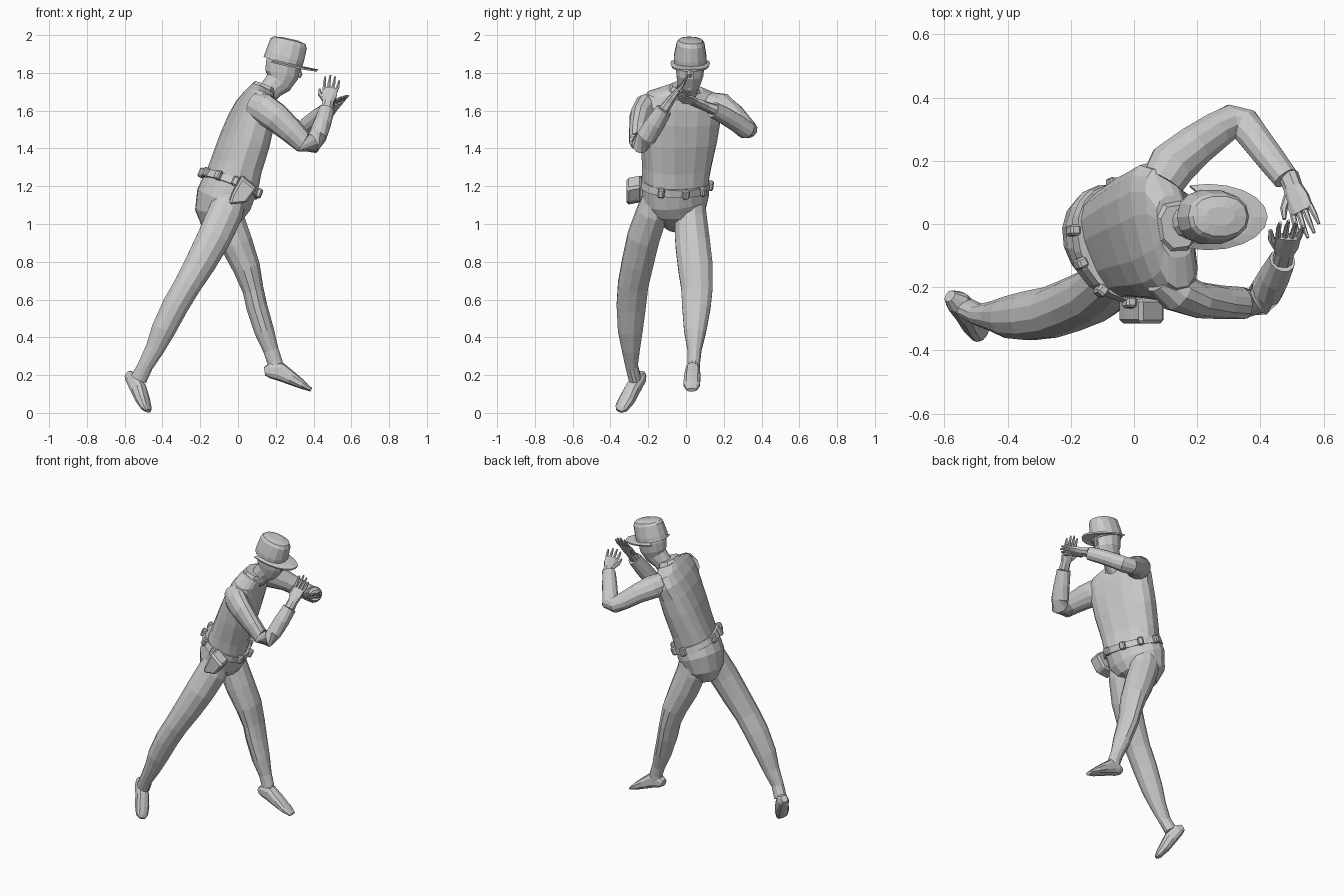
import bpy, bmesh
from math import sin, cos, pi, radians
from mathutils import Vector as V, Matrix


def finish(name, bm):
    bmesh.ops.recalc_face_normals(bm, faces=bm.faces)
    me = bpy.data.meshes.new(name)
    bm.to_mesh(me)
    bm.free()
    ob = bpy.data.objects.new(name, me)
    bpy.context.collection.objects.link(ob)
    return ob


def sp(a, e):
    return (abs(a) ** e) * (1 if a >= 0 else -1)


def loft(name, secs, lat0, lat1=None, n=12, e=1.0, bm=None):
    """Skin of rings; section = x, y, z, half width along lat, half depth."""
    own = bm is None
    bm = bmesh.new() if own else bm
    pts = [V(s[:3]) for s in secs]
    lat0, lat1 = V(lat0), V(lat1 or lat0)
    rings = []
    for i, s in enumerate(secs):
        t = (pts[min(i + 1, len(pts) - 1)] - pts[max(i - 1, 0)]).normalized()
        lat = lat0.lerp(lat1, i / (len(secs) - 1))
        u = (lat - t * lat.dot(t)).normalized()
        v = t.cross(u)
        ring = []
        for k in range(n):
            a = 2 * pi * (k + .5) / n
            ring.append(bm.verts.new(pts[i] + u * s[3] * sp(cos(a), e) + v * s[4] * sp(sin(a), e)))
        rings.append(ring)
    for a, b in zip(rings, rings[1:]):
        for k in range(n):
            bm.faces.new((a[k], a[(k + 1) % n], b[(k + 1) % n], b[k]))
    bm.faces.new(rings[0])
    bm.faces.new(rings[-1])
    return finish(name, bm) if own else None


HIP, SHO = (-.4, .9, 0), (-.14, 1, 0)

# trunk
loft("torso", [(-.04, -.06, 1.2, .175, .13), (-.012, -.05, 1.3, .185, .12),
               (.035, -.038, 1.44, .205, .115), (.07, -.03, 1.55, .215, .105),
               (.095, -.018, 1.63, .22, .09), (.115, -.012, 1.685, .195, .07),
               (.13, -.008, 1.715, .1, .06)], HIP, SHO, n=16, e=.75)
loft("pelvis", [(-.035, -.06, 1.22, .18, .14), (-.075, -.055, 1.13, .185, .145),
                (-.1, -.05, 1.05, .155, .125), (-.1, -.055, 1.0, .105, .09),
                (-.09, -.06, .97, .045, .045)], HIP, n=16)
loft("collar", [(.12, -.012, 1.675, .095, .075), (.13, -.01, 1.71, .085, .068),
                (.14, -.008, 1.735, .07, .058)], SHO, n=8, e=.8)

# belt with pouches, buckle and holster
c, nrm = V((-.04, -.06, 1.215)), V((.4, .12, 1)).normalized()
u = V(HIP) - nrm * V(HIP).dot(nrm)
u.normalize()
v = u.cross(nrm)
lo, hi = c - nrm * .02, c + nrm * .02
loft("belt", [(*lo, .195, .155), (*hi, .19, .15)], HIP, n=20)
for i, deg in enumerate((20, 55, 90, 130, 200, 235, 268, 300)):
    a = radians(deg)
    out = (u * cos(a) * .155 + v * sin(a) * .195).normalized()
    p = c + u * .195 * cos(a) + v * .155 * sin(a)
    m = Matrix((nrm.cross(out), out, nrm)).transposed().to_4x4()
    bm = bmesh.new()
    bmesh.ops.create_cube(bm, size=1, matrix=Matrix.Translation(p) @ m @ Matrix.Diagonal((.035, .035, .05, 1)))
    bmesh.ops.bevel(bm, geom=bm.edges[:], offset=.007, segments=1, affect='EDGES')
    finish("belt_pouch_%d" % i, bm)
bm = bmesh.new()
prof = [(0.02, 1.25), (.1, 1.185), (.045, 1.11), (-.05, 1.1), (-.03, 1.16)]
outer = [bm.verts.new((x, -.315, z)) for x, z in prof]
inner = [bm.verts.new((x, -.235, z + .015)) for x, z in prof]
bm.faces.new(outer)
bm.faces.new(inner)
for k in range(5):
    bm.faces.new((outer[k], outer[(k + 1) % 5], inner[(k + 1) % 5], inner[k]))
bmesh.ops.bevel(bm, geom=bm.edges[:], offset=.012, segments=1, affect='EDGES')
finish("holster", bm)

# legs and shoes
loft("right_leg", [(-.03, -.15, 1.17, .07, .08), (-.065, -.18, 1.06, .085, .095),
                   (-.125, -.225, .93, .088, .092), (-.195, -.255, .8, .086, .084),
                   (-.265, -.28, .68, .083, .074), (-.33, -.29, .57, .08, .072),
                   (-.395, -.295, .44, .068, .066), (-.44, -.292, .34, .05, .052),
                   (-.49, -.288, .25, .034, .042), (-.525, -.27, .18, .034, .045)], (0, 1, 0))
loft("left_leg", [(-.08, .02, 1.15, .08, .09), (-.06, .025, 1.03, .088, .095),
                  (-.01, .035, .9, .095, .09), (.045, .05, .77, .095, .075),
                  (.08, .058, .65, .085, .058), (.1, .055, .56, .078, .058),
                  (.14, .048, .43, .06, .054), (.175, .045, .33, .038, .042),
                  (.195, .042, .27, .034, .042), (.2, .04, .21, .034, .045)], (0, 1, 0))
loft("right_shoe", [(-.583, -.228, .205, .02, .022), (-.56, -.245, .185, .036, .038),
                    (-.528, -.28, .13, .04, .042), (-.505, -.312, .07, .044, .034),
                    (-.485, -.342, .025, .038, .022), (-.476, -.355, .01, .02, .01)], (.55, .8, -.25), n=10, e=.8)
loft("left_shoe", [(.14, .037, .22, .025, .022), (.17, .037, .225, .036, .042),
                   (.22, .036, .22, .04, .05), (.28, .033, .185, .045, .037),
                   (.34, .03, .15, .045, .024), (.388, .03, .122, .028, .01)], (0, 1, 0), n=10, e=.8)

# arms with sleeve cuffs
loft("right_arm", [(.09, -.17, 1.63, .06, .07), (.135, -.215, 1.61, .065, .082),
                   (.2, -.24, 1.565, .058, .078), (.28, -.248, 1.495, .052, .068),
                   (.345, -.25, 1.435, .05, .06), (.395, -.24, 1.425, .05, .056),
                   (.42, -.21, 1.46, .048, .056), (.445, -.165, 1.53, .047, .052),
                   (.47, -.115, 1.605, .042, .043)], (0, 1, 0), (.9, .2, 0))
loft("left_arm", [(.09, .13, 1.64, .06, .07), (.12, .185, 1.62, .075, .078),
                  (.19, .245, 1.58, .062, .068), (.26, .295, 1.53, .054, .06),
                  (.31, .325, 1.5, .05, .055), (.35, .315, 1.5, .05, .054),
                  (.38, .275, 1.53, .048, .05), (.43, .21, 1.57, .046, .047),
                  (.48, .145, 1.605, .043, .042)], (0, 0, 1))


def hand(name, wrist, d, w, thumb):
    """Palm, four fingers and thumb along d, knuckles spread along w."""
    wrist, d, w = V(wrist), V(d).normalized(), V(w)
    w = (w - d * w.dot(d)).normalized()
    nn = d.cross(w)
    bm = bmesh.new()

    def P(a, b, h, r, r2):
        return (*(wrist + d * a + w * b + nn * h), r, r2)
    loft("", [P(-.035, 0, 0, .032, .029), P(.012, 0, 0, .031, .024), P(.05, 0, 0, .041, .02),
              P(.098, 0, 0, .041, .014)], w, n=8, e=.8, bm=bm)
    for i, ln in enumerate((.082, .095, .09, .07)):
        b = (-.032 + i * .0213) * thumb
        loft("", [P(.09, b, 0, .010, .010), P(.09 + ln * .5, b * 1.15, .004, .009, .009),
                  P(.09 + ln, b * 1.2, 0, .005, .005)], w, n=6, bm=bm)
    s = -thumb
    loft("", [P(.025, .022 * s, 0, .014, .014), P(.065, .05 * s, .012, .012, .012),
              P(.1, .058 * s, .02, .006, .006)], w, n=6, bm=bm)
    finish(name, bm)


hand("right_hand", (.475, -.095, 1.635), (.03, .115, .165), (1, .05, 0), 1)
hand("left_hand", (.5, .125, 1.615), (.06, -.16, .06), (.9, .3, .35), 1)

# head, nose, cap
loft("head", [(.14, -.005, 1.67, .055, .055), (.18, .008, 1.72, .055, .062),
              (.215, .015, 1.75, .062, .075), (.232, .02, 1.79, .074, .092),
              (.24, .022, 1.85, .08, .096), (.25, .022, 1.92, .07, .085)], (0, 1, 0), n=12)
loft("chin", [(.235, .018, 1.76, .045, .05), (.262, .018, 1.725, .035, .03),
              (.265, .018, 1.71, .022, .017)], (0, 1, 0), n=8)
loft("nose", [(.32, .02, 1.83, .008, .008), (.327, .02, 1.79, .014, .014),
              (.322, .02, 1.775, .008, .008)], (0, 1, 0), n=6)
loft("cap_crown", [(.235, .022, 1.85, .088, .105), (.247, .022, 1.885, .088, .105),
                   (.268, .024, 1.955, .075, .1), (.272, .025, 1.972, .064, .088),
                   (.274, .025, 1.981, .03, .045)], (0, 1, 0), n=14, e=.9)
bm = bmesh.new()
rows = []
for k in range(13):
    a = radians(-108 + 18 * k)
    rows.append([bm.verts.new((.235 + (.095 + .093 * f) * cos(a), .022 + (.08 + .025 * f) * sin(a),
                               1.862 - (.025 + .018 * f) * cos(a) - .012 * f * abs(sin(a))))
                 for f in (0, .5, 1)])
for a, b in zip(rows, rows[1:]):
    for k in range(2):
        bm.faces.new((a[k], a[k + 1], b[k + 1], b[k]))
brim = finish("cap_brim", bm)
brim.modifiers.new("thickness", 'SOLIDIFY').thickness = .01
